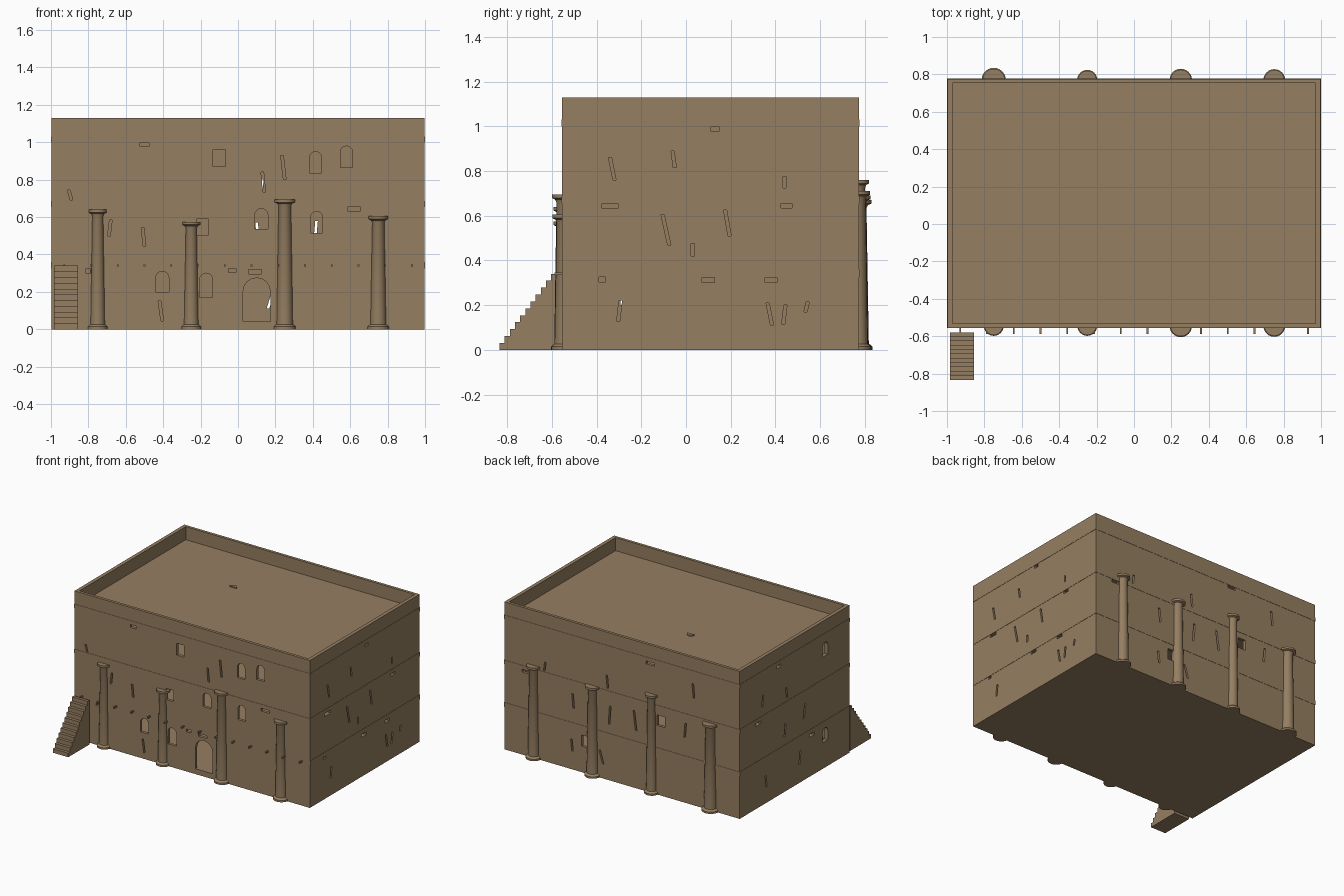
import bpy, bmesh, math
from mathutils import Vector

cube = bpy.data.objects.get("Cube")
if cube:
    bpy.data.objects.remove(cube, do_unlink=True)

stone = bpy.data.materials.new("weathered_sandstone")
stone.use_nodes = True
stone.diffuse_color = (0.30, 0.21, 0.12, 1)
stone.node_tree.nodes["Principled BSDF"].inputs["Base Color"].default_value = stone.diffuse_color

BACK, FRONT, SIDE = 0.775, -0.555, 0.998


def finish(name, bm):
    """Turn a bmesh into a named stone object."""
    bmesh.ops.recalc_face_normals(bm, faces=bm.faces)
    mesh = bpy.data.meshes.new(name)
    bm.to_mesh(mesh)
    bm.free()
    mesh.materials.append(stone)
    obj = bpy.data.objects.new(name, mesh)
    bpy.context.collection.objects.link(obj)
    return obj


def prism(bm, points, direction):
    """Extrude a flat outline along a direction."""
    face = bm.faces.new([bm.verts.new(p) for p in points])
    out = bmesh.ops.extrude_face_region(bm, geom=[face])
    moved = [v for v in out["geom"] if isinstance(v, bmesh.types.BMVert)]
    bmesh.ops.translate(bm, verts=moved, vec=direction)


def box(name, low, high):
    bm = bmesh.new()
    (x0, y0, z0), (x1, y1, z1) = low, high
    prism(bm, [(x0, y0, z0), (x1, y0, z0), (x1, y1, z0), (x0, y1, z0)], Vector((0, 0, z1 - z0)))
    return finish(name, bm)


def cut(target, cutter):
    mod = target.modifiers.new("cut", "BOOLEAN")
    mod.operation, mod.solver, mod.object = "DIFFERENCE", "EXACT", cutter
    bpy.context.view_layer.objects.active = target
    bpy.ops.object.modifier_apply(modifier=mod.name)
    bpy.data.objects.remove(cutter, do_unlink=True)


# Outlines in wall coordinates (along, up)
def rect(u, z0, z1, w):
    return [(u - w / 2, z0), (u + w / 2, z0), (u + w / 2, z1), (u - w / 2, z1)]


def arch(u, z0, z1, w):
    r = w / 2
    curve = [(u + r * math.cos(a * math.pi / 8), z1 - r + r * math.sin(a * math.pi / 8)) for a in range(9)]
    return [(u - r, z0), (u + r, z0)] + curve


def crack(u0, z0, u1, z1):
    w = 0.007
    return [(u0 - w, z0), (u0 + w, z0), (u1 + w, z1), (u1 - w, z1)]


def notch(u, z, w):
    return rect(u, z - 0.011, z + 0.011, w)


# Hollow outer walls with raised parapet
walls = box("outer_walls", (-SIDE, FRONT, 0), (SIDE, BACK, 1.13))
cut(walls, box("room_cutter", (-0.97, FRONT + 0.022, 0.04), (0.97, BACK - 0.022, 1.3)))

# Windows, doorway, cracks and missing bricks on each wall
front_openings = [
    arch(0.1, 0.041, 0.275, 0.145),
    arch(-0.405, 0.2, 0.31, 0.07), arch(-0.17, 0.17, 0.3, 0.07),
    rect(-0.19, 0.505, 0.59, 0.065), arch(0.125, 0.535, 0.645, 0.07),
    arch(0.42, 0.515, 0.63, 0.065), rect(-0.1, 0.87, 0.96, 0.065),
    arch(0.415, 0.835, 0.95, 0.065), arch(0.58, 0.865, 0.98, 0.065),
    crack(-0.89, 0.69, -0.905, 0.745), crack(-0.69, 0.5, -0.68, 0.585),
    crack(-0.5, 0.445, -0.51, 0.545), crack(-0.405, 0.045, -0.42, 0.15),
    crack(0.14, 0.735, 0.13, 0.84), crack(0.25, 0.8, 0.235, 0.93),
    notch(0.09, 0.308, 0.07), notch(-0.03, 0.315, 0.04), notch(-0.8, 0.312, 0.03),
    notch(0.62, 0.643, 0.07), notch(-0.5, 0.988, 0.05),
]
back_openings = [
    rect(-0.33, 0.53, 0.61, 0.065), rect(0.31, 0.2, 0.285, 0.065),
    crack(0.66, 0.69, 0.65, 0.76), crack(0.41, 0.47, 0.42, 0.58),
    crack(0.12, 0.7, 0.13, 0.8), crack(0.11, 0.43, 0.1, 0.57),
    crack(-0.12, 0.44, -0.1, 0.59), crack(0.42, 0.14, 0.43, 0.23),
    crack(0.16, 0.11, 0.19, 0.21), crack(-0.53, 0.5, -0.54, 0.61),
    crack(-0.61, 0.82, -0.6, 0.93), notch(-0.24, 0.988, 0.07), notch(0.82, 0.643, 0.06),
]
left_openings = [
    crack(-0.32, 0.76, -0.34, 0.86), crack(-0.05, 0.815, -0.06, 0.89),
    crack(0.44, 0.725, 0.44, 0.775), crack(-0.075, 0.47, -0.105, 0.605),
    crack(0.195, 0.51, 0.175, 0.625), crack(0.03, 0.42, 0.03, 0.475),
    crack(-0.303, 0.13, -0.293, 0.22), crack(0.385, 0.11, 0.365, 0.21),
    crack(0.435, 0.115, 0.445, 0.2), crack(0.535, 0.17, 0.545, 0.215),
    notch(-0.34, 0.643, 0.07), notch(0.45, 0.645, 0.05), notch(-0.375, 0.315, 0.03),
    notch(0.1, 0.312, 0.055), notch(0.38, 0.312, 0.055), notch(0.13, 0.988, 0.035),
]
right_openings = [
    arch(-0.26, 0.855, 0.96, 0.065), arch(-0.26, 0.2, 0.305, 0.065),
    crack(0.5, 0.75, 0.49, 0.84), crack(0.2, 0.71, 0.21, 0.79),
    crack(0.23, 0.42, 0.22, 0.52), crack(0.0, 0.47, -0.02, 0.58),
    crack(0.45, 0.12, 0.46, 0.21), crack(0.05, 0.14, 0.04, 0.24),
    notch(0.55, 0.643, 0.06), notch(-0.1, 0.312, 0.055), notch(0.3, 0.988, 0.05),
]
depth = 0.06
layout = [
    (front_openings, lambda u, z: (u, FRONT - 0.02, z), (0, depth, 0)),
    (back_openings, lambda u, z: (u, BACK + 0.02, z), (0, -depth, 0)),
    (left_openings, lambda u, z: (SIDE + 0.02, u, z), (-depth, 0, 0)),
    (right_openings, lambda u, z: (-SIDE - 0.02, u, z), (depth, 0, 0)),
]
bm = bmesh.new()
for outlines, place, inward in layout:
    for outline in outlines:
        prism(bm, [place(u, z) for u, z in outline], Vector(inward))
cut(walls, finish("opening_cutter", bm))

# Floor slabs whose edges show as faint bands
for name, z0, z1, lip in (("lower_floor", 0.325, 0.36, -0.002), ("upper_floor", 0.655, 0.685, 0.002),
                          ("roof_slab", 1.0, 1.03, 0.002)):
    box(name, (-1, FRONT - lip, z0), (1, BACK + 0.002, z1))

# Small half-round stone on the roof
bm = bmesh.new()
prism(bm, [(-0.25 + 0.03 * math.cos(a * math.pi / 8), 0.295 + 0.03 * math.sin(a * math.pi / 8), 1.029)
           for a in range(9)], Vector((0, 0, 0.009)))
finish("roof_stone", bm)


# Engaged columns: plinth, tapering shaft, flared capital
def column(name, x, y, height, r):
    profile = [(r, 0), (r, 0.014), (r * 0.86, 0.022), (r * 0.74, 0.026), (r * 0.58, height - 0.035),
               (r * 0.68, height - 0.022), (r * 0.92, height - 0.016), (r * 0.92, height)]
    sides = 24
    bm = bmesh.new()
    rings = [[bm.verts.new((x + q * math.cos(i * math.tau / sides), y + q * math.sin(i * math.tau / sides), z))
              for i in range(sides)] for q, z in profile]
    for a, b in zip(rings, rings[1:]):
        for i in range(sides):
            j = (i + 1) % sides
            bm.faces.new((a[i], a[j], b[j], b[i]))
    bm.faces.new(rings[0])
    bm.faces.new(rings[-1])
    obj = finish(name, bm)
    bpy.ops.object.select_all(action="DESELECT")
    obj.select_set(True)
    bpy.context.view_layer.objects.active = obj
    bpy.ops.object.shade_smooth_by_angle(angle=math.radians(30))


spots = (-0.75, -0.25, 0.25, 0.75)
for x, h, r in zip(spots, (0.64, 0.575, 0.695, 0.605), (0.053, 0.053, 0.06, 0.058)):
    column("front_column", x, FRONT + 0.01, h, r)
for x, h, r in zip(spots, (0.67, 0.76, 0.69, 0.71), (0.065, 0.054, 0.06, 0.058)):
    column("back_column", x, BACK - 0.005, h, r)

# Beam ends poking out of the front wall
for i in range(14):
    x = -0.929 + i * 0.143
    box("beam_end", (x - 0.005, FRONT - 0.033, 0.335), (x + 0.005, FRONT + 0.03, 0.346))

# Solid outside staircase, as one stepped side outline
steps, foot, top, rise = 11, -0.835, -0.58, 0.34
outline = [(top, 0), (foot, 0)]
for i in range(steps):
    y = foot + (top - foot) * i / steps
    z = rise * (i + 1) / steps
    outline += [(y, z), (y + (top - foot) / steps, z)]
bm = bmesh.new()
prism(bm, [(-0.985, y, z) for y, z in outline], Vector((0.13, 0, 0)))
finish("outside_stairs", bm)
